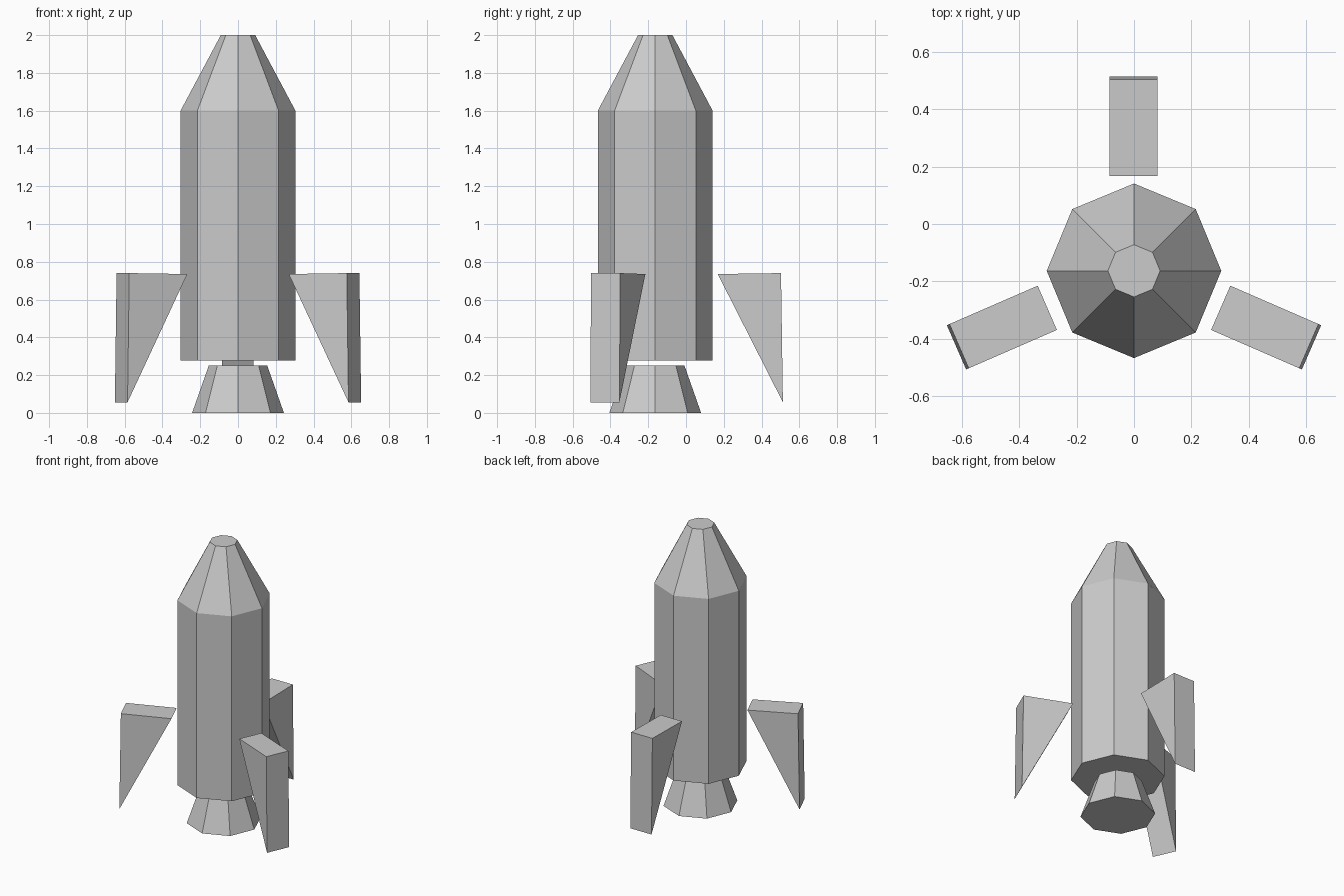
import bpy
import bmesh
from math import cos, sin, pi, radians
from mathutils import Matrix, Vector

cube = bpy.data.objects.get("Cube")
if cube:
    bpy.data.objects.remove(cube)

AXIS_Y = -0.163
SIDES = 8

grey = bpy.data.materials.new("plain_grey")
grey.use_nodes = True
grey.diffuse_color = (0.6, 0.6, 0.6, 1)
grey.node_tree.nodes["Principled BSDF"].inputs["Base Color"].default_value = grey.diffuse_color


def finish(name, bm, matrix):
    bmesh.ops.recalc_face_normals(bm, faces=bm.faces)
    mesh = bpy.data.meshes.new(name)
    bm.to_mesh(mesh)
    bm.free()
    mesh.materials.append(grey)
    obj = bpy.data.objects.new(name, mesh)
    obj.matrix_world = matrix
    bpy.context.collection.objects.link(obj)


def lathe(name, profile):
    """Closed faceted solid from (radius, height) pairs, bottom to top."""
    bm = bmesh.new()
    rings = [[bm.verts.new((r * cos(2 * pi * i / SIDES), r * sin(2 * pi * i / SIDES), z))
              for i in range(SIDES)] for r, z in profile]
    for low, high in zip(rings, rings[1:]):
        for i in range(SIDES):
            j = (i + 1) % SIDES
            bm.faces.new((low[i], low[j], high[j], high[i]))
    bm.faces.new(rings[0])
    bm.faces.new(rings[-1])
    finish(name, bm, Matrix.Translation((0, AXIS_Y, 0)))


def fin(name, x, y, angle, width=0.168):
    """Triangular prism pointing outward from its inner top edge."""
    bm = bmesh.new()
    outline = [(0, 0.735), (0.335, 0.74), (0.345, 0.056)]
    face = bm.faces.new([bm.verts.new((r, -width / 2, z)) for r, z in outline])
    side = bmesh.ops.extrude_face_region(bm, geom=[face])
    moved = [v for v in side["geom"] if isinstance(v, bmesh.types.BMVert)]
    bmesh.ops.translate(bm, verts=moved, vec=Vector((0, width, 0)))
    finish(name, bm, Matrix.Translation((x, y, 0)) @ Matrix.Rotation(radians(angle), 4, "Z"))


# Hull with its tapered nose, and the separate engine bell below
lathe("hull", [(0.304, 0.277), (0.304, 1.6), (0.091, 2.0)])
lathe("engine_bell", [(0.243, 0), (0.155, 0.25)])

# Three fins standing clear of the hull
fin("back_fin", -0.002, 0.168, 90)
fin("left_fin", 0.302, -0.292, -23.5)
fin("right_fin", -0.302, -0.292, 203.5)
